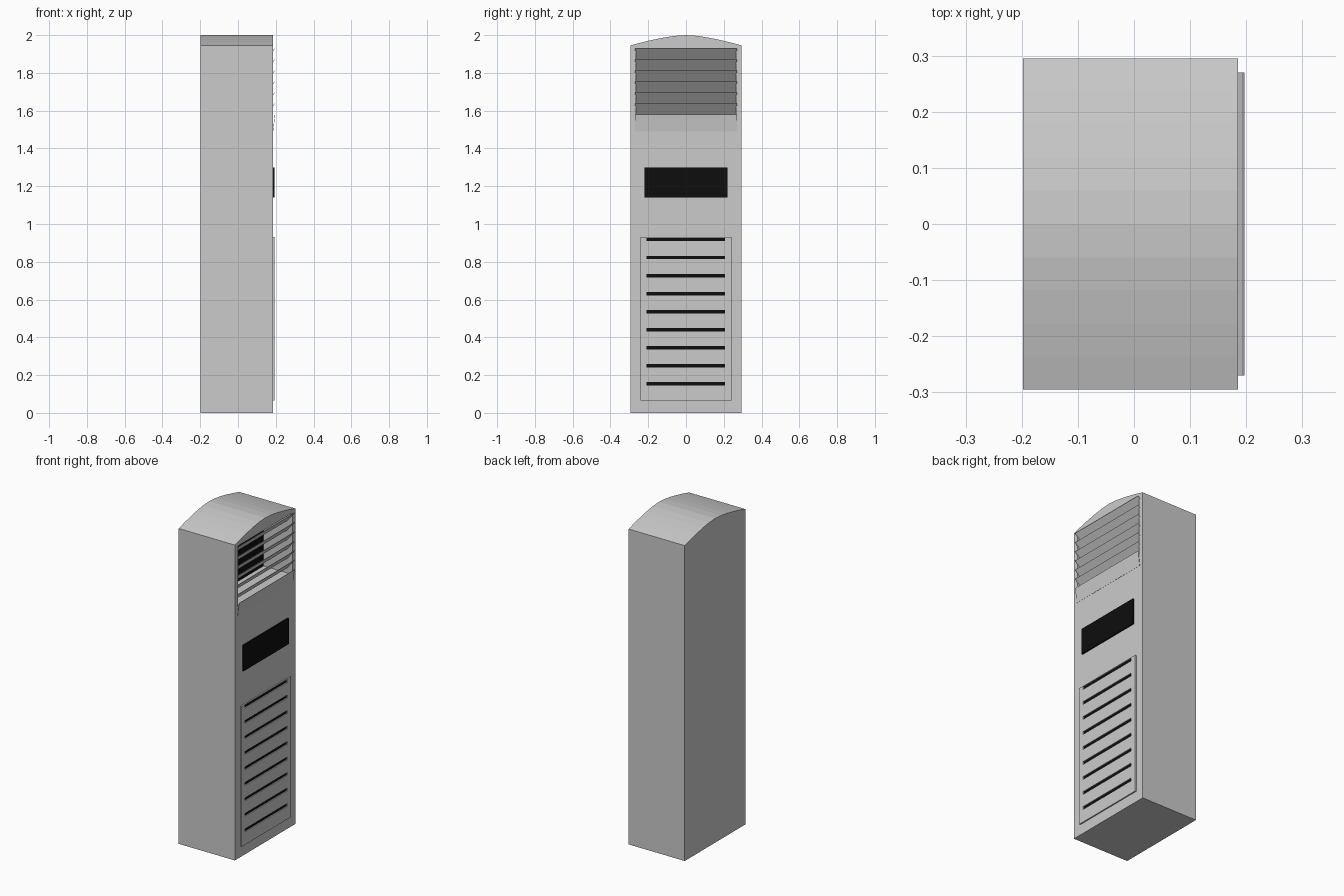
import bpy, bmesh

if "Cube" in bpy.data.objects:
    bpy.data.objects.remove(bpy.data.objects["Cube"])

black = bpy.data.materials.new("black")
black.diffuse_color = (0.004, 0.004, 0.004, 1)
black.use_nodes = True
black.node_tree.nodes["Principled BSDF"].inputs["Base Color"].default_value = black.diffuse_color


def finish(name, bm, mat=None):
    bmesh.ops.recalc_face_normals(bm, faces=bm.faces)
    me = bpy.data.meshes.new(name)
    bm.to_mesh(me)
    bm.free()
    ob = bpy.data.objects.new(name, me)
    bpy.context.collection.objects.link(ob)
    if mat:
        me.materials.append(mat)
    return ob


def extrude(bm, points, step):
    face = bm.faces.new([bm.verts.new(p) for p in points])
    r = bmesh.ops.extrude_face_region(bm, geom=[face], use_keep_orig=True)
    vs = [g for g in r["geom"] if isinstance(g, bmesh.types.BMVert)]
    bmesh.ops.translate(bm, verts=vs, vec=step)


def box(name, x, y, z, mat=None):
    bm = bmesh.new()
    extrude(bm, [(x[0], y[0], z[0]), (x[0], y[1], z[0]),
                 (x[0], y[1], z[1]), (x[0], y[0], z[1])], (x[1] - x[0], 0, 0))
    return finish(name, bm, mat)


def slat(name, outer, inner, t):
    # tilted plate running along y, top edge outermost
    bm = bmesh.new()
    (xo, zo), (xi, zi) = outer, inner
    extrude(bm, [(xo, -0.27, zo), (xi, -0.27, zi),
                 (xi - t, -0.27, zi), (xo - t, -0.27, zo)], (0, 0.54, 0))
    return finish(name, bm)


FRONT = 0.185

# cabinet with gently crowned top
half = [(0.295, 1.945), (0.236, 1.961), (0.177, 1.975), (0.118, 1.987), (0.06, 1.996)]
outline = [(0.295, 0)] + half + [(0, 2.0)] + [(-y, z) for y, z in reversed(half)] + [(-0.295, 0)]
bm = bmesh.new()
extrude(bm, [(-0.198, y, z) for y, z in outline], (FRONT + 0.198, 0, 0))
cabinet = finish("cabinet", bm)

# vent recess cut into the cabinet
cutter = box("vent_cutter", (-0.015, 0.3), (-0.265, 0.265), (1.55, 1.928))
cutter.hide_render = True
mod = cabinet.modifiers.new("vent", "BOOLEAN")
mod.object = cutter
mod.operation = "DIFFERENCE"
mod.solver = "EXACT"
bpy.context.view_layer.objects.active = cabinet
bpy.ops.object.modifier_apply(modifier="vent")
bpy.data.objects.remove(cutter)
box("vent_back", (-0.014, -0.01), (-0.264, 0.264), (1.551, 1.927), black)

# louvres, with a steep closing plate at the bottom
for i in range(6):
    z = 1.93 - i * 0.0583
    slat(f"louvre_{i + 1}", (0.197, z), (0.15, z - 0.058), 0.003)
slat("louvre_bottom", (0.197, 1.58), (0.186, 1.49), 0.002)

# display
box("display", (FRONT - 0.005, 0.193), (-0.22, 0.22), (1.14, 1.30), black)

# slotted lower panel: grid of cells with the slot cells left open
zs = [0.065]
for i in range(9):
    c = 0.154 + i * 0.0955
    zs += [c - 0.009, c + 0.009]
zs.append(0.931)
ys = [-0.24, -0.208, 0.206, 0.24]
bm = bmesh.new()
grid = [[bm.verts.new((FRONT, y, z)) for y in ys] for z in zs]
for r in range(len(zs) - 1):
    for c in range(3):
        if c == 1 and r % 2 == 1:
            continue
        bm.faces.new([grid[r][c], grid[r][c + 1], grid[r + 1][c + 1], grid[r + 1][c]])
geom = bmesh.ops.extrude_face_region(bm, geom=bm.faces[:], use_keep_orig=True)["geom"]
bmesh.ops.translate(bm, verts=[g for g in geom if isinstance(g, bmesh.types.BMVert)],
                    vec=(0.008, 0, 0))
finish("lower_panel", bm)

# dark backing seen through the slots
for i in range(9):
    c = 0.154 + i * 0.0955
    box(f"slot_{i + 1}", (FRONT - 0.004, FRONT + 0.002), (-0.208, 0.206),
        (c - 0.009, c + 0.009), black)
